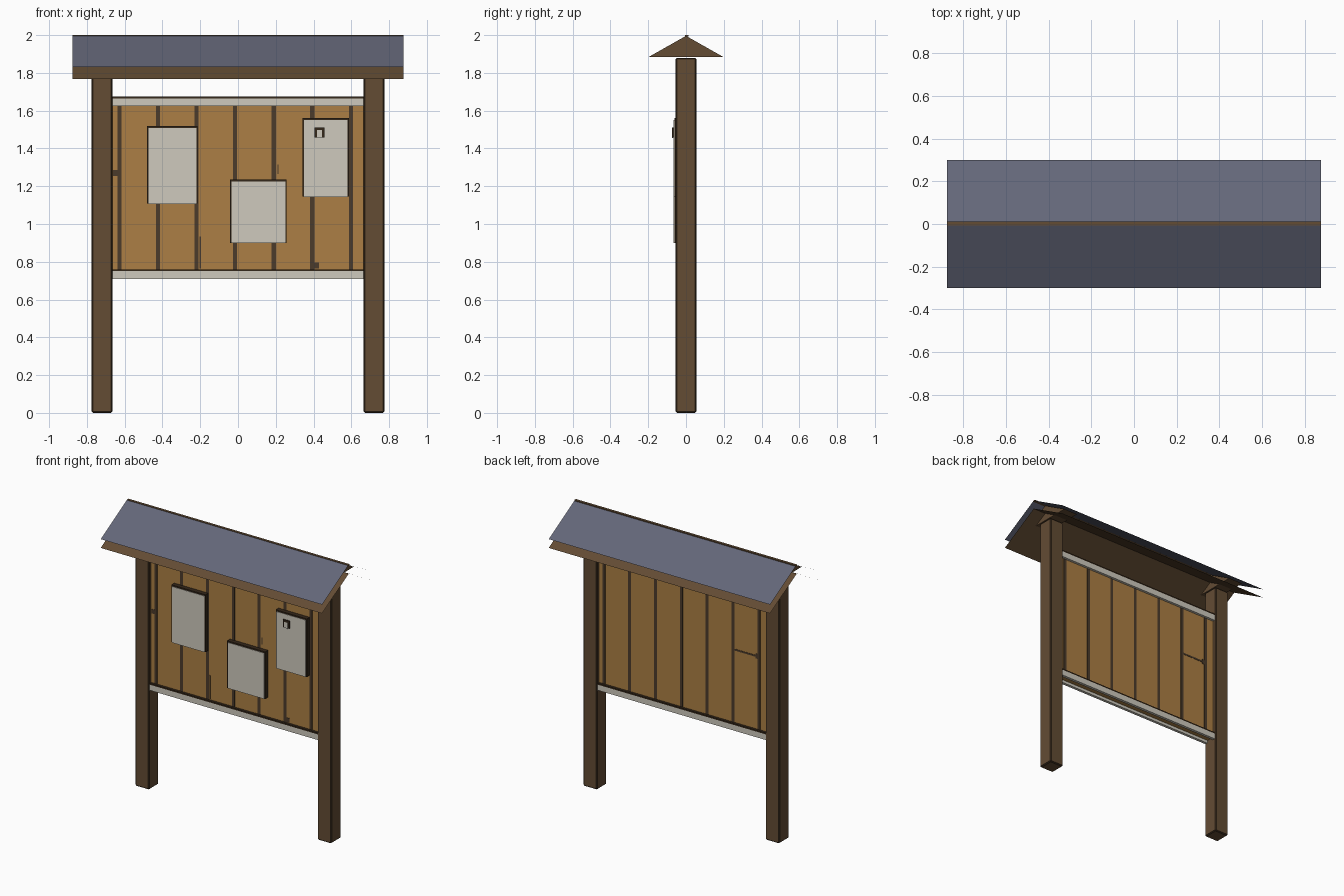
import bpy, bmesh

old = bpy.data.objects.get("Cube")
if old:
    bpy.data.objects.remove(old, do_unlink=True)


def material(name, rgb):
    m = bpy.data.materials.new(name)
    m.use_nodes = True
    m.diffuse_color = (*rgb, 1)
    m.node_tree.nodes["Principled BSDF"].inputs["Base Color"].default_value = (*rgb, 1)
    return m


wood = material("brown timber", (0.125, 0.072, 0.034))
edge = material("dark edge", (0.034, 0.02, 0.01))
groove = material("groove brown", (0.07, 0.043, 0.024))
board = material("golden board", (0.413, 0.212, 0.058))
cream = material("cream", (0.62, 0.59, 0.51))
slate = material("slate roof", (0.127, 0.136, 0.19))


def mesh_object(name, verts, faces, *mats):
    me = bpy.data.meshes.new(name)
    me.from_pydata(verts, [], faces)
    for m in mats:
        me.materials.append(m)
    ob = bpy.data.objects.new(name, me)
    bpy.context.scene.collection.objects.link(ob)
    return ob


def box(name, xs, ys, zs, *mats):
    """Box from its extents on each axis."""
    bm = bmesh.new()
    bmesh.ops.create_cube(bm, size=1)
    for v in bm.verts:
        v.co = [r[0] if c < 0 else r[1] for c, r in zip(v.co, (xs, ys, zs))]
    ob = mesh_object(name, [], [], *mats)
    bm.to_mesh(ob.data)
    bm.free()
    return ob


def sheet(name, half, y0, z0, y1, z1, mat):
    """Thin roof slope between two lines running along x."""
    return mesh_object(name, [(-half, y0, z0), (half, y0, z0), (half, y1, z1), (-half, y1, z1)],
                       [(0, 1, 2, 3)], mat)


# Posts with dark worn edges, each carrying a triangular gable block
for side, s in (("left", 1), ("right", -1)):
    xs = sorted((s * 0.665, s * 0.775))
    post = box(side + "_post", xs, (-0.055, 0.055), (0, 1.88), wood, edge)
    bev = post.modifiers.new("edges", "BEVEL")
    bev.width = 0.007
    bev.segments = 1
    bev.material = 1
    profile = [(-0.2, 1.883), (0.2, 1.883), (0, 1.996)]
    mesh_object(side + "_gable_block", [(x, y, z) for x in xs for y, z in profile],
                [(2, 1, 0), (3, 4, 5), (0, 1, 4, 3), (1, 2, 5, 4), (2, 0, 3, 5)], wood)

# Roof: slate slopes over parallel timber slopes, with a narrow ridge strip
HALF = 0.875
for side, s in (("front", -1), ("back", 1)):
    e = s * 0.3
    a, b = (e, 0) if s < 0 else (0, e)
    top = {e: 1.83, 0: 2.0}
    sheet(side + "_roof_slope", HALF, a, top[a], b, top[b], slate)
    sheet(side + "_roof_lining", HALF, a, top[a] - 0.063, b, top[b] - 0.063, wood)
box("ridge_strip", (-HALF, HALF), (-0.006, 0.012), (1.993, 2.0), wood)

# Board panel with plank grooves on both faces
PANEL = 0.03
box("panel", (-0.67, 0.67), (-PANEL, PANEL), (0.73, 1.65), board)


def mark(name, s, x, z, w, h):
    """Thin dark plate on the front (s=-1) or back (s=1) of the panel."""
    ys = sorted((s * (PANEL - 0.001), s * (PANEL + 0.002)))
    box(name, (x - w / 2, x + w / 2), ys, (z - h / 2, z + h / 2), groove)


for side, s in (("front", -1), ("back", 1)):
    for i in range(7):
        mark(f"{side}_groove_{i + 1}", s, -s * (-0.628 + 0.2043 * i), 1.19, 0.022, 0.9)

# Knots and cracks in the planks
mark("front_knot", -1, -0.65, 1.27, 0.025, 0.03)
mark("front_crack_1", -1, -0.2, 0.85, 0.006, 0.17)
mark("front_crack_2", -1, 0.212, 1.29, 0.007, 0.05)
mark("front_crack_3", -1, 0.385, 0.83, 0.008, 0.13)
mark("front_crack_4", -1, 0.415, 0.78, 0.03, 0.03)
mark("back_crack", 1, -0.5, 1.28, 0.2, 0.012)
mark("back_knot", 1, -0.585, 1.28, 0.03, 0.035)

# Cream rails with a dark upper edge, front and back
for side, s in (("front", -1), ("back", 1)):
    ys = sorted((s * 0.028, s * 0.048))
    for level, z in (("lower", 0.71), ("upper", 1.625)):
        box(f"{side}_{level}_rail", (-0.668, 0.668), ys, (z, z + 0.04), cream)
        box(f"{side}_{level}_rail_edge", (-0.668, 0.668), ys, (z + 0.04, z + 0.05), edge)

# Pinned notices: cream sheet on a slightly larger dark backing
notices = [(-0.482, -0.214, 1.108, 1.518), (-0.042, 0.258, 0.9, 1.236), (0.342, 0.588, 1.145, 1.56)]
for i, (x0, x1, z0, z1) in enumerate(notices, 1):
    box(f"notice_backing_{i}", (x0, x1), (-0.062, -0.028), (z0, z1), edge)
    box(f"notice_{i}", (x0 + 0.007, x1 - 0.007), (-0.065, -0.06), (z0 - 0.001, z1 - 0.01), cream)

# Clip on the last notice
box("clip", (0.405, 0.457), (-0.073, -0.062), (1.458, 1.512), edge)
box("clip_centre", (0.417, 0.445), (-0.0745, -0.07), (1.456, 1.498), cream)
